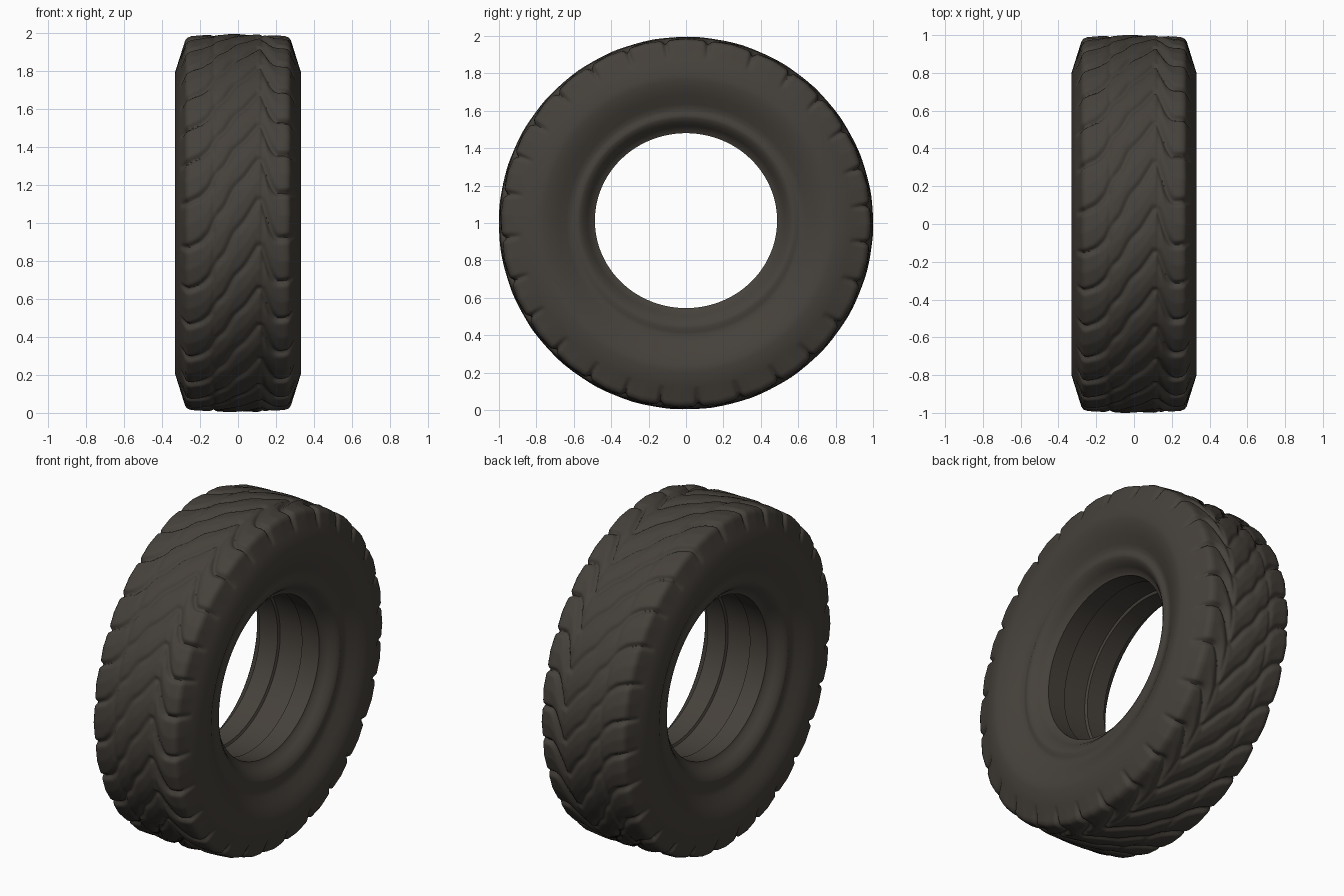
import bpy, bmesh, math

if "Cube" in bpy.data.objects:
    bpy.data.objects.remove(bpy.data.objects["Cube"], do_unlink=True)

LUGS = 28                      # tread blocks around the tyre
SEGMENTS = LUGS * 25
PITCH = 2 * math.pi / LUGS
PHASE = math.radians(-18)

# half section (x, radius) from the inner channel round the bead to the shoulder
INNER = [(0.0, 0.505), (0.074, 0.505), (0.08, 0.49),
         (0.197, 0.487), (0.205, 0.508), (0.232, 0.527), (0.257, 0.549), (0.271, 0.568),
         (0.274, 0.582), (0.268, 0.598), (0.267, 0.614), (0.278, 0.64), (0.302, 0.685),
         (0.319, 0.73), (0.328, 0.765), (0.331, 0.80), (0.309, 0.87)]
# tread from the shoulder to the crown
OUTER = [(0.309, 0.87), (0.279, 0.967), (0.268, 0.982), (0.247, 0.990),
         (0.13, 0.999), (0.0, 1.002)]

# path of each groove across the tread: (x, angle)
GROOVE = [(-0.36, -0.06), (-0.27, -0.05), (-0.20, -0.02), (-0.15, 0.03), (-0.12, 0.10),
          (-0.07, 0.15), (-0.02, 0.25), (0.04, 0.31), (0.12, 0.43), (0.15, 0.34),
          (0.18, 0.26), (0.21, 0.22), (0.27, PITCH), (0.36, PITCH + 0.01)]


def clamp(v):
    return max(0.0, min(1.0, v))


def path_angle(x):
    for (x0, a0), (x1, a1) in zip(GROOVE, GROOVE[1:]):
        if x <= x1:
            return a0 + (a1 - a0) * (x - x0) / (x1 - x0)


def resample(points, step):
    out = []
    for (x0, r0), (x1, r1) in zip(points, points[1:]):
        n = max(1, round(math.hypot(x1 - x0, r1 - r0) / step))
        out += [(x0 + (x1 - x0) * i / n, r0 + (r1 - r0) * i / n) for i in range(n)]
    return out + [points[-1]]


def carve_depth(x, r, angle):
    """Depth of the tread pattern at one point of the surface."""
    mask = clamp((r - 0.88) / 0.09)
    if mask == 0.0:
        return 0.0
    # soften the corners of the groove path
    before, after = path_angle(x - 0.015), path_angle(x + 0.015)
    path = (before + 2 * path_angle(x) + after) / 4
    slope = (after - before) / 0.03
    wobble = 0.02 * math.sin(3 * angle + 1) + 0.01 * math.sin(7 * angle)
    t = (angle - PHASE - path - wobble) / PITCH
    t -= round(t)
    dist = t * PITCH / math.sqrt(1 + slope * slope)
    shoulder = clamp((abs(x) - 0.12) / 0.08)
    cut = (0.015 + 0.008 * shoulder) * math.exp(-(dist / 0.0145) ** 2)
    pillow = 0.005 * (1 - (2 * t) ** 2)
    seam = 0.007 * math.exp(-((abs(x) - 0.13) / 0.010) ** 2)
    return mask * (max(cut, seam) + pillow)


def surface_point(x, r, angle):
    d = carve_depth(x, r, angle)
    if d:
        # sink toward the middle of the casing
        nx, nr = (x * 0.5, r - 0.70)
        length = math.hypot(nx, nr)
        x, r = x - d * nx / length, r - d * nr / length
    # the bead opening is slightly oval
    bead = clamp((0.64 - r) / 0.12)
    z = r * math.sin(angle) * (1 - 0.035 * bead) + 0.013 * bead
    return x, -r * math.cos(angle), 1.0 + z * 0.995


# closed cross-section, mirrored about x = 0
half = INNER + resample(OUTER, 0.009)[1:]
section = half + [(-x, r) for x, r in reversed(half[1:-1])]

bm = bmesh.new()
rings = []
for s in range(SEGMENTS):
    a = 2 * math.pi * s / SEGMENTS
    rings.append([bm.verts.new(surface_point(x, r, a)) for x, r in section])
count = len(section)
for s in range(SEGMENTS):
    ring, nxt = rings[s], rings[(s + 1) % SEGMENTS]
    for i in range(count):
        j = (i + 1) % count
        bm.faces.new((ring[i], ring[j], nxt[j], nxt[i]))
bmesh.ops.recalc_face_normals(bm, faces=bm.faces)
mesh = bpy.data.meshes.new("tyre")
bm.to_mesh(mesh)
bm.free()

# dark rubber
rubber = bpy.data.materials.new("dark_rubber")
rubber.use_nodes = True
colour = (0.060, 0.052, 0.043, 1.0)
rubber.diffuse_color = colour
bsdf = next(n for n in rubber.node_tree.nodes if n.type == 'BSDF_PRINCIPLED')
bsdf.inputs["Base Color"].default_value = colour
bsdf.inputs["Roughness"].default_value = 0.8
mesh.materials.append(rubber)

tyre = bpy.data.objects.new("tyre", mesh)
bpy.context.collection.objects.link(tyre)
bpy.ops.object.select_all(action='DESELECT')
tyre.select_set(True)
bpy.context.view_layer.objects.active = tyre
bpy.ops.object.shade_smooth_by_angle(angle=math.radians(62))
